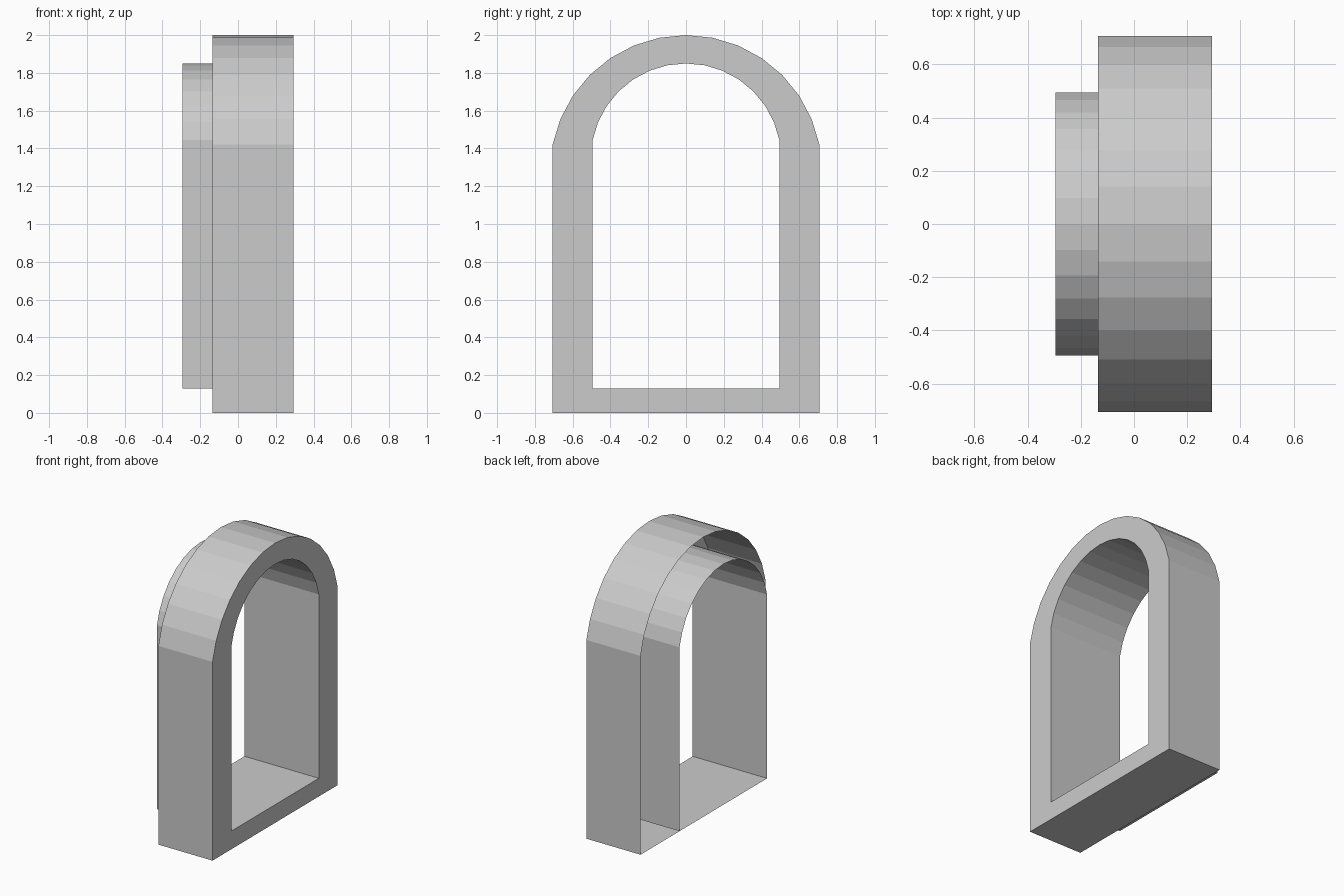
import bpy, bmesh
from math import sin, cos, radians

if "Cube" in bpy.data.objects:
    bpy.data.objects.remove(bpy.data.objects["Cube"])

BACK_INNER, BACK_OUTER, FRONT = -0.295, -0.135, 0.293


def arch(radius, centre_z, base_z):
    """Closed (y, z) outline: square foot with a faceted round head."""
    head = [(radius * sin(radians(11.25 * i)), centre_z + radius * cos(radians(11.25 * i)))
            for i in range(-7, 8)]
    half = head[-1][0]
    return head + [(half, base_z), (-half, base_z)]


outer = arch(0.72, 1.28, 0.0)
inner = arch(0.504, 1.346, 0.13)

# Open-backed frame: outer wall, front rim, then longer inner lining
bm = bmesh.new()
loops = [[bm.verts.new((x, y, z)) for y, z in outline]
         for x, outline in ((BACK_OUTER, outer), (FRONT, outer), (FRONT, inner), (BACK_INNER, inner))]
n = len(outer)
for a, b in zip(loops, loops[1:]):
    for i in range(n):
        j = (i + 1) % n
        bm.faces.new((a[i], b[i], b[j], a[j]))

# Make the rim face forward along +x, with the walls following it
bm.normal_update()
rim = next(f for f in bm.faces if all(abs(v.co.x - FRONT) < 1e-5 for v in f.verts))
if rim.normal.x < 0:
    bmesh.ops.reverse_faces(bm, faces=bm.faces[:])

mesh = bpy.data.meshes.new("arched_window_frame")
bm.to_mesh(mesh)
bm.free()
frame = bpy.data.objects.new("arched_window_frame", mesh)
bpy.context.collection.objects.link(frame)
